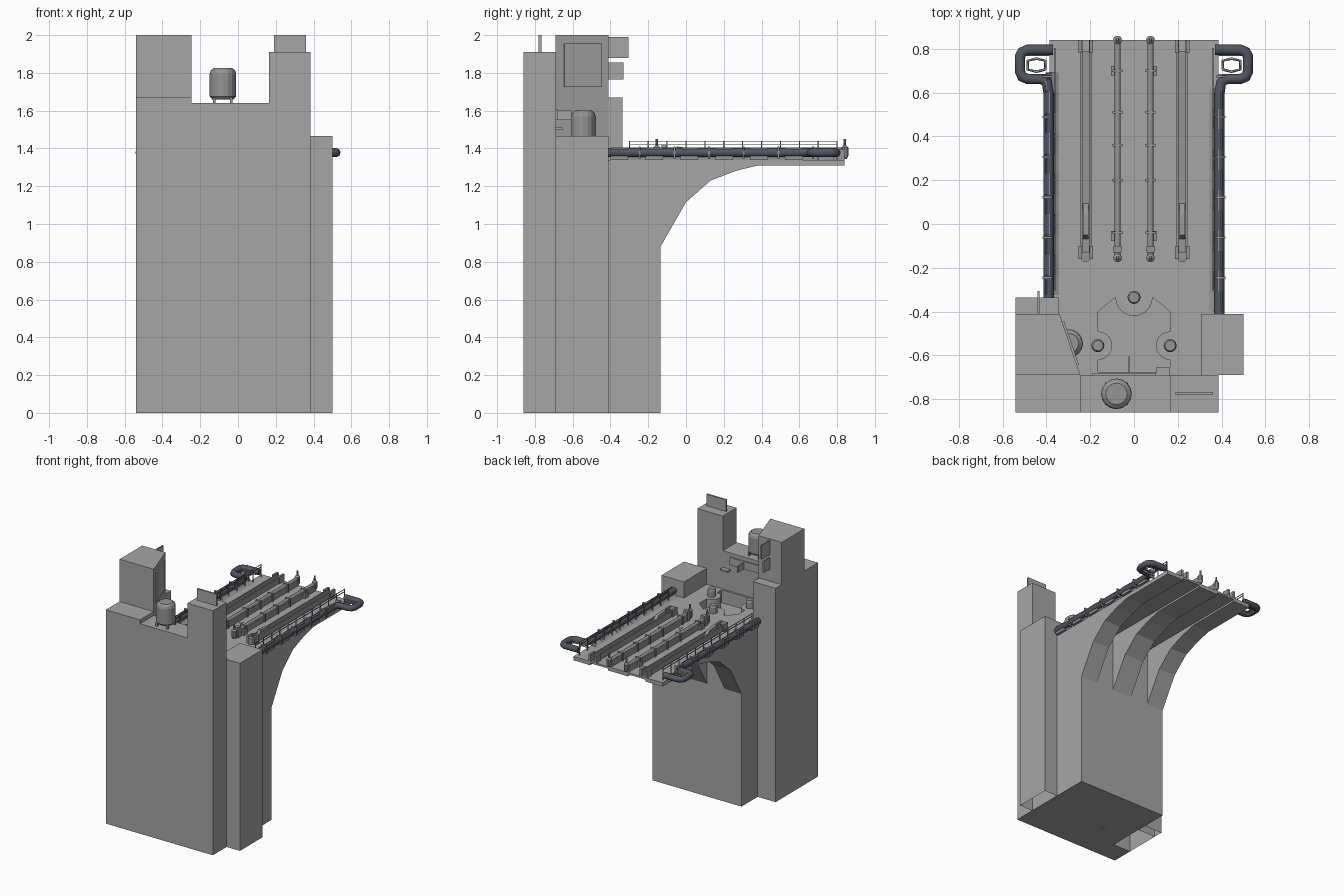
import bpy, bmesh, math
from mathutils import Vector

if "Cube" in bpy.data.objects:
    bpy.data.objects.remove(bpy.data.objects["Cube"])


def material(name, rgb):
    m = bpy.data.materials.new(name)
    m.diffuse_color = (*rgb, 1)
    m.use_nodes = True
    m.node_tree.nodes["Principled BSDF"].inputs["Base Color"].default_value = m.diffuse_color
    return m


CONCRETE = material("concrete_grey", (0.38, 0.38, 0.38))
METAL = material("metal_grey", (0.30, 0.30, 0.30))
RUBBER = material("dark_blue_grey", (0.085, 0.095, 0.125))


def finish(name, bm, mat):
    bmesh.ops.recalc_face_normals(bm, faces=bm.faces[:])
    me = bpy.data.meshes.new(name)
    bm.to_mesh(me)
    bm.free()
    me.materials.append(mat)
    ob = bpy.data.objects.new(name, me)
    bpy.context.collection.objects.link(ob)
    return ob


def prism(name, pts, lo, hi, axis='z', mat=CONCRETE, open_bottom=False):
    """Extrude a 2D outline: (x, y) along z, (y, z) along x, or (x, z) along y."""
    place = {'z': lambda p, h: (p[0], p[1], h),
             'x': lambda p, h: (h, p[0], p[1]),
             'y': lambda p, h: (p[0], h, p[1])}[axis]
    bm = bmesh.new()
    a = [bm.verts.new(place(p, lo)) for p in pts]
    b = [bm.verts.new(place(p, hi)) for p in pts]
    for i in range(len(pts)):
        j = (i + 1) % len(pts)
        bm.faces.new((a[i], a[j], b[j], b[i]))
    bm.faces.new(b)
    if not open_bottom:
        bm.faces.new(a[::-1])
    return finish(name, bm, mat)


def box(name, x, y, z, mat=CONCRETE, open_bottom=False):
    x, y = sorted(x), sorted(y)
    return prism(name, [(x[0], y[0]), (x[1], y[0]), (x[1], y[1]), (x[0], y[1])],
                 z[0], z[1], 'z', mat, open_bottom)


def lathe(name, cx, cy, profile, sides=16, mat=METAL):
    bm = bmesh.new()
    rings = [[bm.verts.new((cx + r * math.cos(2 * math.pi * i / sides),
                            cy + r * math.sin(2 * math.pi * i / sides), z))
              for i in range(sides)] for r, z in profile]
    for a, b in zip(rings, rings[1:]):
        for i in range(sides):
            j = (i + 1) % sides
            bm.faces.new((a[i], a[j], b[j], b[i]))
    bm.faces.new(rings[0][::-1])
    bm.faces.new(rings[-1])
    return finish(name, bm, mat)


def tube(name, pts, radius, mat, res=2):
    cu = bpy.data.curves.new(name, 'CURVE')
    cu.dimensions = '3D'
    cu.bevel_depth, cu.bevel_resolution, cu.use_fill_caps = radius, res, True
    sp = cu.splines.new('POLY')
    sp.points.add(len(pts) - 1)
    for p, co in zip(sp.points, pts):
        p.co = (*co, 1)
    tmp = bpy.data.objects.new(name + "_path", cu)
    me = bpy.data.meshes.new_from_object(tmp)
    bpy.data.objects.remove(tmp)
    me.materials.clear()
    me.materials.append(mat)
    ob = bpy.data.objects.new(name, me)
    bpy.context.collection.objects.link(ob)
    return ob


def arc(cx, cy, r, a0, a1, n=10):
    return [(cx + r * math.cos(math.radians(a0 + (a1 - a0) * i / n)),
             cy + r * math.sin(math.radians(a0 + (a1 - a0) * i / n))) for i in range(n + 1)]


DECK = 1.34

# Main body with the sunken bay in its top
body = box("main_body", (-.385, .385), (-.69, -.135), (0, DECK))
bay = ([(-.165, -.675)] + arc(-.165, -.555, .065, -90, 90) + [(-.165, -.40)]
       + arc(0, -.335, .085, 180, 360) + [(.165, -.40)]
       + arc(.165, -.555, .065, 90, 270) + [(.165, -.675)])
cutter = prism("bay_cutter", bay, DECK - .1, DECK + .1)
cutter.hide_render = True
mod = body.modifiers.new("bay", 'BOOLEAN')
mod.operation, mod.solver, mod.object = 'DIFFERENCE', 'EXACT', cutter
bpy.context.view_layer.objects.active = body
bpy.ops.object.modifier_apply(modifier=mod.name)
bpy.data.objects.remove(cutter)

# Bollards around the bay
for x, y in ((0, -.335), (-.165, -.555), (.165, -.555)):
    lathe("bollard", x, y, [(.03, 0), (.03, 1.385), (.024, 1.40)], 12)

# Front wall, towers and side blocks
box("front_wall", (-.54, .385), (-.86, -.69), (0, 1.64))
box("front_wall_left_step", (-.54, -.245), (-.86, -.69), (1.64, 1.67))
box("right_tower", (.165, .385), (-.86, -.69), (1.64, 1.91))
box("right_tower_sign", (.19, .36), (-.78, -.766), (1.91, 2.0))
prism("left_tower", [(-.54, -.69), (-.245, -.69), (-.34, -.41), (-.54, -.41)], DECK, 2.0)
box("left_tower_base", (-.54, -.385), (-.69, -.41), (0, DECK), open_bottom=True)
box("left_buttress", (-.54, -.345), (-.41, -.335), (DECK, 1.67))
box("left_buttress_base", (-.54, -.385), (-.41, -.335), (0, DECK), open_bottom=True)
box("right_block", (.305, .5), (-.69, -.41), (0, 1.465), open_bottom=True)

# Signs and the slanted tower panel
a, b = Vector((-.245, -.69)), Vector((-.34, -.41))
n = Vector((.28, .095)).normalized() * .009
p, q = a.lerp(b, .16), a.lerp(b, .87)
prism("tower_panel", [p, p + n, q + n, q], 1.725, 1.955)
box("tower_sign_upper", (-.441, -.431), (-.41, -.305), (1.88, 1.99))
box("tower_sign_lower", (-.441, -.431), (-.41, -.33), (1.765, 1.855))
box("wall_sign", (-.19, .10), (-.69, -.68), (1.55, 1.61))
box("wall_fin", (-.024, -.018), (-.69, -.605), (1.55, 1.60))
box("wall_ledge", (.10, .165), (-.69, -.655), (1.50, 1.51))


# Tanks
def tank(name, x, y, z0, z1, r):
    ob = lathe(name, x, y, [(r * .8, z0), (r, z0 + .015), (r, z1 - .03),
                            (r * .92, z1 - .012), (r * .7, z1)], 16)
    return ob


tank("roof_tank", -.08, -.775, 1.66, 1.825, .07)
for dx in (-.045, .045):
    for dy in (-.045, .045):
        box("tank_leg", (-.08 + dx - .007, -.08 + dx + .007),
            (-.775 + dy - .007, -.775 + dy + .007), (1.64, 1.67), METAL)
tank("tower_tank", -.298, -.545, DECK, 1.60, .065)

# Deck and the three arched ribs under it
box("deck", (-.385, .385), (-.135, .84), (1.325, DECK))
rib = [(-.14, .88), (-.135, .88), (0, 1.115), (.13, 1.23), (.26, 1.28), (.38, 1.31),
       (.84, 1.31), (.84, 1.33), (-.14, 1.33)]
for x0, x1 in ((-.385, -.24), (-.085, .085), (.24, .385)):
    prism("arched_rib", rib, x0, x1, 'x')
for i in range(4):
    x, y = -.036 + .024 * i, .093 - .026 * i
    box("deck_plate", (x - .011, x + .011), (y - .011, y + .011), (DECK, DECK + .004))

for s in (1, -1):
    # Fender tube with its end loop
    y0 = -.41 if s > 0 else -.335
    path = [(.39, y0), (.39, .60), (.398, .645), (.42, .662), (.485, .662), (.51, .672),
            (.52, .695), (.52, .765), (.51, .785), (.485, .795), (.37, .795)]
    fender = tube("fender_tube", [(s * x, y, 1.378) for x, y in path], .024, RUBBER)
    # Hexagonal hatch frame inside the loop
    hexa = [(.405, .705), (.445, .695), (.485, .705), (.485, .745), (.445, .755), (.405, .745)]
    tube("hatch_ring", [(s * x, y, 1.37) for x, y in hexa + hexa[:1]], .006, METAL, 0)
    for y in (.68, .77):
        box("hatch_bar", (s * .385, s * .50), (y - .004, y + .004), (1.362, 1.376), METAL)
    # Curved edge gutters in alternating segments, with brackets
    for i in range(11):
        ya = y0 + .01 + i * .0925
        w = .0 if i % 2 else .018
        gut = [(.345, 1.34), (.365 + w / 2, 1.352), (.377 + w, 1.378), (.381 + w, 1.405),
               (.387 + w, 1.405), (.387 + w, 1.34)]
        prism("edge_gutter", [(s * x, z) for x, z in gut], ya, ya + .0925, 'y', METAL)
    for i in range(6):
        y = -.245 + i * .1835
        box("fender_bracket", (s * .375, s * .418), (y - .005, y + .005), (1.345, 1.41), METAL)
    # Edge railing
    for i in range(12):
        y = -.30 + i * .1
        box("railing_post", (s * .358, s * .364), (y - .003, y + .003), (DECK, 1.44), METAL)
    box("railing_bar", (s * .359, s * .363), (-.30, .80), (1.417, 1.422), METAL)
    box("railing_top", (s * .359, s * .363), (-.30, .80), (1.436, 1.44), METAL)

    # Outer launch channel: two walls, a floor strip and end pieces
    for x in (.20, .24):
        box("channel_wall", (s * (x - .005), s * (x + .005)), (-.15, .84), (DECK, 1.385), METAL)
    box("channel_floor", (s * .205, s * .235), (-.15, .79), (DECK, 1.355), METAL)
    for y in (-.13, .81):
        for x in (.195, .245):
            box("channel_end", (s * (x - .008), s * (x + .008)),
                (y - .03, y + .03), (DECK, 1.395), METAL)
    lathe("channel_stop", s * .22, -.15, [(.024, DECK), (.024, 1.385)], 12)
    prism("channel_shuttle", [(-.07, 1.35), (.10, 1.35), (.04, 1.40), (-.05, 1.41)],
          s * .22 - .012, s * .22 + .012, 'x', METAL)

    # Inner rail with collars, clamps and round ends
    box("inner_rail_base", (s * .062, s * .088), (-.14, .84), (DECK, 1.385), METAL)
    tube("inner_rail", [(s * .075, -.16, 1.39), (s * .075, .85, 1.39)], .014, METAL)
    for y in (-.04, .2, .36, .51, .7):
        box("rail_collar", (s * .053, s * .097), (y - .006, y + .006), (DECK, 1.405), METAL)
    for y in (-.055, .70):
        box("rail_clamp", (s * .088, s * .105), (y - .022, y + .022), (DECK, 1.375), METAL)
    box("rail_motor", (s * .057, s * .093), (-.13, -.10), (DECK, 1.42), METAL)
    for y in (-.155, .84):
        lathe("rail_end_post", s * .075, y,
              [(.012, 1.345), (.02, 1.36), (.02, 1.405), (.008, 1.415), (.006, 1.45)], 10)
